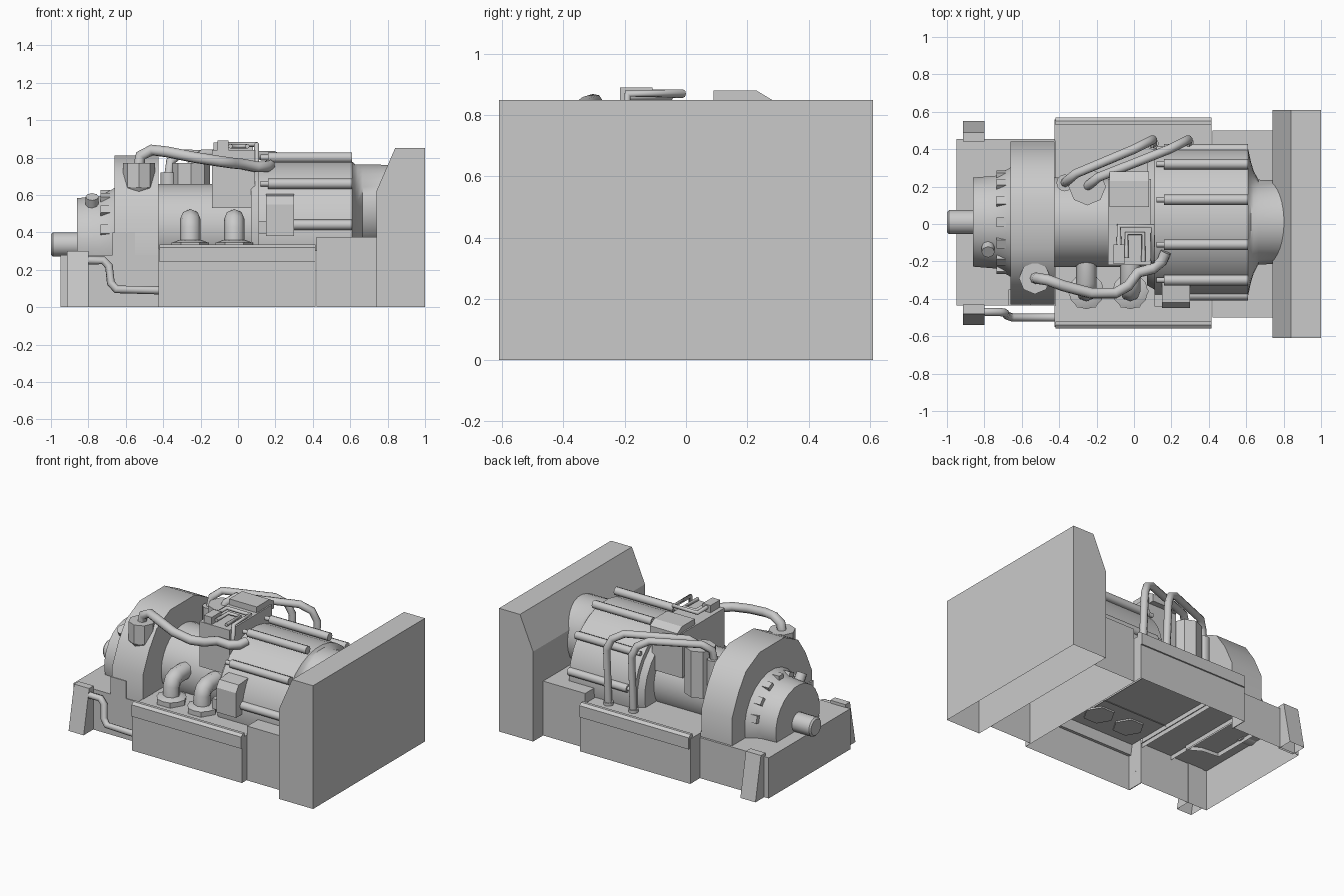
import bpy, bmesh, math
from mathutils import Matrix

cube = bpy.data.objects.get("Cube")
if cube:
    bpy.data.objects.remove(cube, do_unlink=True)

GREY = (0.59, 0.59, 0.59, 1)
mat = bpy.data.materials.new("plain_grey")
mat.use_nodes = True
mat.diffuse_color = GREY
mat.node_tree.nodes["Principled BSDF"].inputs["Base Color"].default_value = GREY


def finish(name, bm, smooth=False):
    bmesh.ops.recalc_face_normals(bm, faces=bm.faces)
    me = bpy.data.meshes.new(name)
    bm.to_mesh(me)
    bm.free()
    me.materials.append(mat)
    ob = bpy.data.objects.new(name, me)
    bpy.context.scene.collection.objects.link(ob)
    if smooth:
        bpy.ops.object.select_all(action='DESELECT')
        ob.select_set(True)
        bpy.context.view_layer.objects.active = ob
        bpy.ops.object.shade_smooth_by_angle(angle=math.radians(40))


def box(name, x, y, z, missing=()):
    """Box from ranges; missing lists (axis, end) sides left open."""
    bm = bmesh.new()
    bmesh.ops.create_cube(bm, size=1)
    spans = (x, y, z)
    for axis, end in missing:
        gone = [f for f in bm.faces if all((v.co[axis] > 0) == (end > 0) for v in f.verts)]
        bmesh.ops.delete(bm, geom=gone, context='FACES_ONLY')
    for v in bm.verts:
        v.co = [r[0] if c < 0 else r[1] for c, r in zip(v.co, spans)]
    finish(name, bm)


def prism(name, points, a, b, axis, smooth=False, skip=()):
    """Extrude a 2D profile along x (points y,z) or y (points x,z)."""
    put = (lambda p, t: (t, p[0], p[1])) if axis == 'x' else (lambda p, t: (p[0], t, p[1]))
    bm = bmesh.new()
    ends = [[bm.verts.new(put(p, t)) for p in points] for t in (a, b)]
    for e in ends:
        bm.faces.new(e)
    n = len(points)
    for i in range(n):
        if i not in skip:
            j = (i + 1) % n
            bm.faces.new((ends[0][i], ends[0][j], ends[1][j], ends[1][i]))
    finish(name, bm, smooth)


def loft(name, rings, n=32, floor=None, y=0.01):
    """Skin circles given as (x, centre z, radius); optionally cut off below a floor."""
    bm = bmesh.new()
    loops = []
    for x, cz, r in rings:
        angles = [2 * math.pi * (i + 0.5) / n for i in range(n)]
        loops.append([bm.verts.new((x, y + r * math.sin(a), cz + r * math.cos(a))) for a in angles])
    for p, q in zip(loops, loops[1:]):
        for i in range(n):
            j = (i + 1) % n
            bm.faces.new((p[i], p[j], q[j], q[i]))
    bm.faces.new(loops[0])
    bm.faces.new(loops[-1])
    if floor is not None:
        bmesh.ops.bisect_plane(bm, geom=bm.verts[:] + bm.edges[:] + bm.faces[:],
                               plane_co=(0, 0, floor), plane_no=(0, 0, 1), clear_inner=True)
    finish(name, bm, True)


def post(name, x, y, z0, z1, r0, r1=None, n=12, smooth=True):
    bm = bmesh.new()
    m = Matrix.Translation((x, y, (z0 + z1) / 2)) @ Matrix.Rotation(math.pi / 2, 4, 'Z')
    bmesh.ops.create_cone(bm, cap_ends=True, segments=n, radius1=r0, radius2=r1 or r0,
                          depth=z1 - z0, matrix=m)
    finish(name, bm, smooth)


def pipe(name, points, r):
    cu = bpy.data.curves.new(name, 'CURVE')
    cu.dimensions = '3D'
    cu.bevel_depth = r
    cu.bevel_resolution = 2
    cu.use_fill_caps = True
    sp = cu.splines.new('POLY')
    sp.points.add(len(points) - 1)
    for p, co in zip(sp.points, points):
        p.co = (*co, 1)
    sp.use_smooth = True
    cu.materials.append(mat)
    ob = bpy.data.objects.new(name, cu)
    bpy.context.scene.collection.objects.link(ob)


# Hollow base: end wall, stepped blocks, side rims and corner feet
prism("end_wall", [(0.74, 0), (1, 0), (1, 0.85), (0.84, 0.85), (0.74, 0.62)],
      -0.61, 0.61, 'y', skip=(0,))
box("rear_base", (0.42, 0.74), (-0.5, 0.5), (0, 0.375), [(2, -1)])
box("middle_base", (-0.42, 0.415), (-0.55, 0.56), (0, 0.31), [(2, -1), (0, -1)])
box("front_base", (-0.95, -0.42), (-0.435, 0.455), (0, 0.28), [(2, -1), (0, 1)])
for side, s in (("left", 1), ("right", -1)):
    e = 0.01 if s > 0 else 0
    box(side + "_base_return", (-0.425, -0.42), sorted((s * 0.435 + e, s * 0.55 + e)), (0, 0.31))
    prism(side + "_rim", [(s * 0.52 + e, 0.3), (s * 0.52 + e, 0.335), (s * 0.54 + e, 0.335),
          (s * 0.56 + e, 0.32), (s * 0.56 + e, 0.24), (s * 0.53 + e, 0.24)], -0.42, 0.415, 'x')
    prism(side + "_foot", [(s * 0.43 + e, 0), (s * 0.54 + e, 0), (s * 0.48 + e, 0.3),
          (s * 0.43 + e, 0.3)], -0.915, -0.8, 'x', skip=(0,))
pipe("base_pipe", [(-0.8, -0.47, 0.25), (-0.72, -0.47, 0.25), (-0.69, -0.475, 0.22),
     (-0.68, -0.49, 0.13), (-0.65, -0.5, 0.095), (-0.42, -0.5, 0.09)], 0.022)

# Drive shaft, hub and arched housing
loft("shaft", [(-1, 0.335, 0.055), (-0.99, 0.335, 0.065), (-0.85, 0.335, 0.065)], 16)
loft("hub", [(-0.86, 0.345, 0.24), (-0.74, 0.345, 0.25), (-0.65, 0.345, 0.3)], 24, 0.25)
arch = [(-0.43, 0.25), (-0.43, 0.47), (-0.36, 0.62), (-0.28, 0.735), (-0.13, 0.81)]
prism("arched_housing", arch + [(0.01 - y, z) for y, z in reversed(arch)], -0.66, -0.425, 'x',
      True, skip=(len(arch) * 2 - 1,))
for i in range(7):
    a = math.radians(-75 + 25 * i)
    bm = bmesh.new()
    bmesh.ops.create_cube(bm, size=1)
    m = (Matrix.Translation((-0.71, 0.01, 0.345)) @ Matrix.Rotation(-a, 4, 'X')
         @ Matrix.Translation((0, 0, 0.26)) @ Matrix.Diagonal((0.05, 0.05, 0.04, 1)))
    bmesh.ops.transform(bm, matrix=m, verts=bm.verts)
    finish("hub_vent", bm)
pipe("hub_plug", [(-0.78, -0.09, 0.5), (-0.78, -0.15, 0.59)], 0.035)
box("housing_box", (-0.67, -0.55), (-0.435, -0.35), (0.28, 0.4))

# Main motor barrel with flange, sloping neck and clamp rods
loft("middle_barrel", [(-0.43, 0.42, 0.24), (0.1, 0.42, 0.24)], 32, 0.3)
loft("flange", [(0.07, 0.385, 0.34), (0.12, 0.385, 0.37)], 24, 0.3)
loft("main_barrel", [(0.11, 0.385, 0.395), (0.61, 0.385, 0.395), (0.625, 0.44, 0.325),
     (0.64, 0.49, 0.275), (0.665, 0.535, 0.228), (0.82, 0.54, 0.222)], 32, 0.3)
for s in (1, -1):
    for y, z in ((0.12, 0.8), (0.31, 0.66), (0.39, 0.44)):
        y = 0.01 + s * y
        pipe("clamp_rod", [(0.16, y, z), (0.61, y, z)], 0.028)
        pipe("rod_tip", [(0.12, y, z), (0.17, y, z)], 0.015)

# Control block on top of the barrel
box("control_block", (-0.14, 0.09), (-0.22, 0.24), (0.53, 0.84))
prism("top_cover", [(0.09, 0.8), (0.09, 0.88), (0.23, 0.88), (0.28, 0.85), (0.28, 0.8)],
      -0.13, 0.08, 'x')
box("top_valve", (-0.11, -0.05), (-0.215, -0.11), (0.83, 0.89))
pipe("top_loop", [(-0.08, -0.12, 0.87), (-0.08, -0.01, 0.87), (0.1, -0.01, 0.87),
     (0.1, -0.19, 0.87), (0.1, -0.2, 0.74)], 0.014)
pipe("top_inner_loop", [(-0.04, -0.18, 0.86), (-0.04, -0.05, 0.86), (0.05, -0.05, 0.86),
     (0.05, -0.2, 0.86)], 0.012)

# Filter cup and its hose
post("filter_cup", -0.53, -0.29, 0.64, 0.77, 0.085, n=8)
post("filter_base", -0.53, -0.29, 0.575, 0.64, 0.045, 0.085, 8)
pipe("filter_hose", [(-0.53, -0.29, 0.75), (-0.52, -0.29, 0.81), (-0.46, -0.3, 0.84),
     (-0.38, -0.33, 0.83), (-0.23, -0.37, 0.8), (-0.1, -0.37, 0.78), (-0.03, -0.33, 0.77),
     (0.02, -0.26, 0.765), (0.1, -0.24, 0.75), (0.15, -0.2, 0.75), (0.17, -0.15, 0.76)], 0.03)

# Elbow outlets on flanges
for x in (-0.255, -0.02):
    post("outlet_flange", x, -0.36, 0.3, 0.345, 0.1, n=6, smooth=False)
    post("outlet_collar", x, -0.36, 0.345, 0.36, 0.095, 0.06)
    pipe("outlet_elbow", [(x, -0.36, 0.33), (x, -0.36, 0.42), (x, -0.345, 0.455),
         (x, -0.31, 0.47), (x, -0.19, 0.47)], 0.055)

# Junction box beside the barrel
prism("junction_box", [(-0.3, 0.38), (-0.45, 0.38), (-0.45, 0.55), (-0.42, 0.595),
      (-0.3, 0.605)], 0.15, 0.3, 'x')
box("junction_plug", (0.11, 0.16), (-0.44, -0.36), (0.39, 0.46))

# Reservoirs with two lines running down to the deck
post("large_reservoir", -0.25, 0.2, 0.45, 0.77, 0.1, n=8)
post("small_reservoir", -0.37, 0.22, 0.45, 0.72, 0.045)
for x, y, z, end in ((-0.37, 0.22, 0.7, 0.1), (-0.25, 0.2, 0.75, 0.29)):
    pipe("return_line", [(x, y, z), (x + 0.01, y + 0.01, 0.78), (x + 0.06, y + 0.05, 0.82),
         (end - 0.1, 0.4, 0.81), (end - 0.03, 0.435, 0.77), (end, 0.45, 0.7),
         (end, 0.43, 0.3)], 0.025)
    post("line_socket", end, 0.43, 0.3, 0.33, 0.032)
